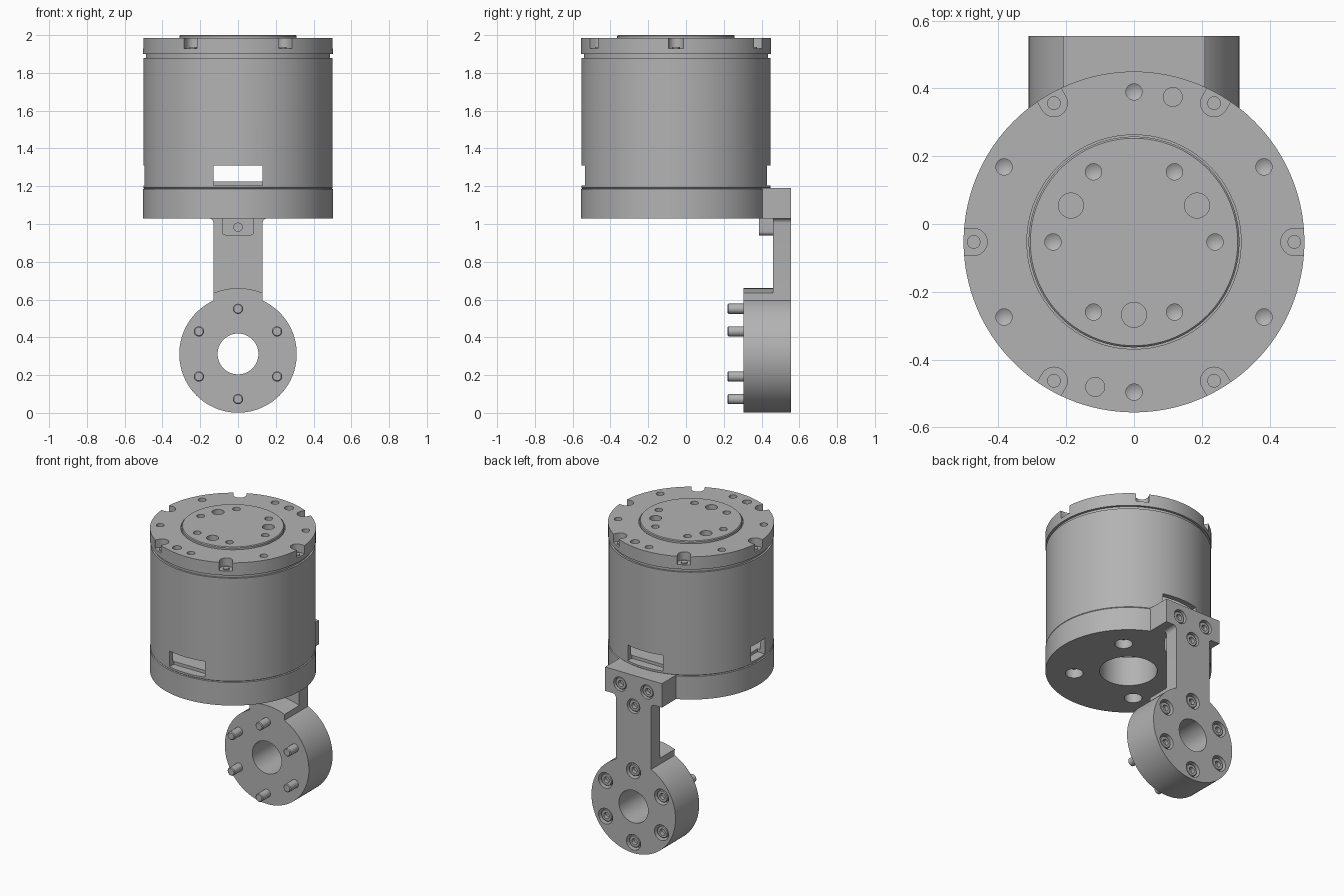
import bpy, bmesh
from math import sin, cos, pi, radians, sqrt
from mathutils import Matrix

if "Cube" in bpy.data.objects:
    bpy.data.objects.remove(bpy.data.objects["Cube"])

metal = bpy.data.materials.new("satin_grey_metal")
metal.use_nodes = True
GREY = (0.45, 0.45, 0.45, 1)
metal.diffuse_color = GREY
metal.node_tree.nodes["Principled BSDF"].inputs["Base Color"].default_value = GREY

DRUM_Y = -0.053     # drum axis
BACK = 0.555        # rear face of the bracket
HUB_Z = 0.312       # hub axis height
BACKWARD = Matrix.Rotation(-pi / 2, 4, 'X')    # local z points to +y
FORWARD = Matrix.Rotation(pi / 2, 4, 'X')      # local z points to -y, local y points up
DOWN = Matrix.Rotation(pi, 4, 'X')


def at(x, y, z, rot=Matrix()):
    return Matrix.Translation((x, y, z)) @ rot


def polar(r, degrees):
    return r * cos(radians(degrees)), r * sin(radians(degrees))


def lathe(bm, profile, matrix, n=32):
    """Revolve (radius, height) points; the loop closes unless it starts on the axis."""
    rings = []
    for r, z in profile:
        count = n if r else 1
        rings.append([bm.verts.new(matrix @ Matrix.Rotation(2 * pi * i / n, 4, 'Z')
                                   @ Matrix.Translation((r, 0, z)).translation) for i in range(count)])
    pairs = list(zip(rings, rings[1:]))
    if profile[0][0]:
        pairs.append((rings[-1], rings[0]))
    for a, b in pairs:
        if len(a) == len(b) == 1:
            continue
        for i in range(n):
            j = (i + 1) % n
            quad = [a[i % len(a)], a[j % len(a)], b[j % len(b)], b[i % len(b)]]
            bm.faces.new(list(dict.fromkeys(quad)))


def prism(bm, points, depth, matrix):
    """Extrude an xy outline along local z."""
    low = [bm.verts.new(matrix @ Matrix.Translation((x, y, 0)).translation) for x, y in points]
    high = [bm.verts.new(matrix @ Matrix.Translation((x, y, depth)).translation) for x, y in points]
    bm.faces.new(low)
    bm.faces.new(high)
    for i in range(len(points)):
        j = (i + 1) % len(points)
        bm.faces.new((low[i], low[j], high[j], high[i]))


def box(bm, x0, x1, y0, y1, z0, z1):
    prism(bm, [(x0, y0), (x1, y0), (x1, y1), (x0, y1)], z1 - z0, at(0, 0, z0))


def arc(cx, cy, r, start, end, steps=8):
    return [(cx + r * cos(radians(start + (end - start) * i / steps)),
             cy + r * sin(radians(start + (end - start) * i / steps))) for i in range(steps + 1)]


def finish(name, bm, cutter=None):
    """Make the object, cut it, and shade it smooth with sharp edges."""
    def make(label, mesh_bm):
        bmesh.ops.recalc_face_normals(mesh_bm, faces=mesh_bm.faces)
        mesh = bpy.data.meshes.new(label)
        mesh_bm.to_mesh(mesh)
        mesh_bm.free()
        mesh.materials.append(metal)
        obj = bpy.data.objects.new(label, mesh)
        bpy.context.collection.objects.link(obj)
        return obj

    obj = make(name, bm)
    bpy.ops.object.select_all(action='DESELECT')
    bpy.context.view_layer.objects.active = obj
    obj.select_set(True)
    if cutter:
        tool = make(name + "_cutter", cutter)
        tool.hide_render = True
        mod = obj.modifiers.new("cut", 'BOOLEAN')
        mod.operation, mod.solver, mod.object = 'DIFFERENCE', 'EXACT', tool
        bpy.ops.object.modifier_apply(modifier=mod.name)
        bpy.data.objects.remove(tool)
    bpy.ops.object.shade_smooth_by_angle(angle=radians(30))
    return obj


def bore(bm, r, depth, matrix, tip=0.0):
    """Blind hole cutter opening along local +z, with an optional drill point."""
    lathe(bm, [(0, -depth - tip), (r, -depth), (r, 0.02), (0, 0.02)], matrix, 24)


# Drum housing: flange, shell, seam, top plate and raised output disc
drum, cuts = bmesh.new(), bmesh.new()
lathe(drum, [(0.175, 1.03), (0.503, 1.03), (0.503, 1.185), (0.496, 1.188), (0.5, 1.192),
             (0.5, 1.88), (0.488, 1.88), (0.488, 1.9), (0.503, 1.9), (0.503, 1.985),
             (0.316, 1.985), (0.316, 1.975), (0.311, 1.975), (0.311, 1.995), (0.306, 2),
             (0, 2), (0, 1.83), (0.465, 1.83), (0.465, 1.225), (0.175, 1.225)],
      at(0, DRUM_Y, 0), 128)

# Windows at the front, back and one side
box(cuts, -0.13, 0.13, -0.7, DRUM_Y - 0.44, 1.205, 1.31)
box(cuts, -0.13, 0.13, DRUM_Y + 0.44, 0.6, 1.205, 1.31)
box(cuts, -0.6, -0.44, DRUM_Y - 0.074, DRUM_Y + 0.074, 1.205, 1.31)

# Rim notches, tapped holes and dowel holes in the top
for k in range(6):
    notch = [(0.56, -0.04)] + [(0.56, 0.04)] + arc(0.473, 0, 0.04, 90, 270, 12)
    prism(cuts, notch, 0.1, at(0, DRUM_Y, 1.93) @ Matrix.Rotation(k * pi / 3, 4, 'Z'))
    x, y = polar(0.443, 30 + 60 * k)
    bore(cuts, 0.024, 0.04, at(x, y + DRUM_Y, 1.985), 0.014)
    x, y = polar(0.239, 60 * k)
    bore(cuts, 0.024, 0.05, at(x, y + DRUM_Y, 2), 0.014)
for angle in (75, 255):
    x, y = polar(0.443, angle)
    bore(cuts, 0.028, 0.04, at(x, y + DRUM_Y, 1.985))
for angle in (30, 150, 270):
    x, y = polar(0.215, angle)
    bore(cuts, 0.037, 0.05, at(x, y + DRUM_Y, 2))

# Pockets in the underside
for k in range(4):
    x, y = polar(0.33, 45 + 90 * k)
    bore(cuts, 0.054, 0.06, at(x, y + DRUM_Y, 1.03, DOWN))
finish("drum_housing", drum, cuts)

# Small screws sitting in the rim notches
rim = bmesh.new()
for k in range(6):
    x, y = polar(0.473, 60 * k)
    lathe(rim, [(0, 1.92), (0.02, 1.92), (0.02, 1.938), (0, 1.938)], at(x, y + DRUM_Y, 0), 20)
finish("rim_screws", rim)

# Clamp hub ring with counterbored bolt holes
hub_bolts = [(x, HUB_Z + z) for x, z in (polar(0.239, 30 + 60 * k) for k in range(6))]
arm_bolts = [(-0.1, 1.105), (0.1, 1.105), (0, 0.983)]
hub, cuts = bmesh.new(), bmesh.new()
lathe(hub, [(0.108, 0.305), (0.311, 0.305), (0.311, BACK), (0.108, BACK)],
      at(0, 0, HUB_Z, BACKWARD), 96)
for x, z in hub_bolts:
    bore(cuts, 0.052, 0.05, at(x, BACK, z, BACKWARD))
finish("hub_ring", hub, cuts)

# Arm: narrow stem flaring into a wide head, with filleted corners
W, HEAD, FILLET = 0.13, 0.21, 0.025
foot = [(x, HUB_Z + sqrt(0.309 ** 2 - x * x)) for x in (W * i / 6 for i in range(7))]
half = foot + arc(W + FILLET, 1.03 - FILLET, FILLET, 180, 90, 6) + [(HEAD, 1.03), (HEAD, 1.19)]
outline = half + [(-x, z) for x, z in reversed(half) if x > 0]
arm, cuts = bmesh.new(), bmesh.new()
prism(arm, outline, BACK - 0.46, at(0, BACK, 0, FORWARD))
for x, z in arm_bolts:
    bore(cuts, 0.047, 0.05, at(x, BACK, z, BACKWARD))
finish("arm", arm, cuts)

# Saddle block that meets the drum wall
saddle = bmesh.new()
box(saddle, -HEAD, HEAD, 0.402, 0.461, 1.03, 1.19)
finish("saddle_block", saddle)

# Step on the hub under the stem, with a curved top
step = bmesh.new()
prism(step, arc(0, HUB_Z, 0.348, 68, 112, 12) + [(-W, 0.593), (0, 0.619), (W, 0.593)],
      0.46 - 0.305, at(0, 0.46, 0, FORWARD))
finish("hub_step", step)

# Locating tab with a threaded hole
tab, cuts = bmesh.new(), bmesh.new()
prism(tab, [(0.085, 1.03), (-0.085, 1.03)] + arc(-0.065, 0.96, 0.02, 180, 270, 6)
      + arc(0.065, 0.96, 0.02, 270, 360, 6), 0.075, at(0, 0.462, 0, FORWARD))
bore(cuts, 0.022, 0.04, at(0, 0.387, 0.983, FORWARD))
finish("locating_tab", tab, cuts)

# Socket head screws in the counterbores
heads = bmesh.new()
for x, z in hub_bolts + arm_bolts:
    lathe(heads, [(0, -0.035), (0.02, -0.035), (0.02, -0.01), (0.036, -0.01), (0.04, -0.014),
                  (0.04, -0.055), (0, -0.055)], at(x, BACK, z, BACKWARD), 24)
finish("socket_screw_heads", heads)

# Bolt shanks projecting from the hub front
shanks = bmesh.new()
for x, z in hub_bolts:
    lathe(shanks, [(0, 0.22), (0.022, 0.22), (0.027, 0.225), (0.027, 0.32), (0, 0.32)],
          at(x, 0, z, BACKWARD), 24)
finish("bolt_shanks", shanks)
